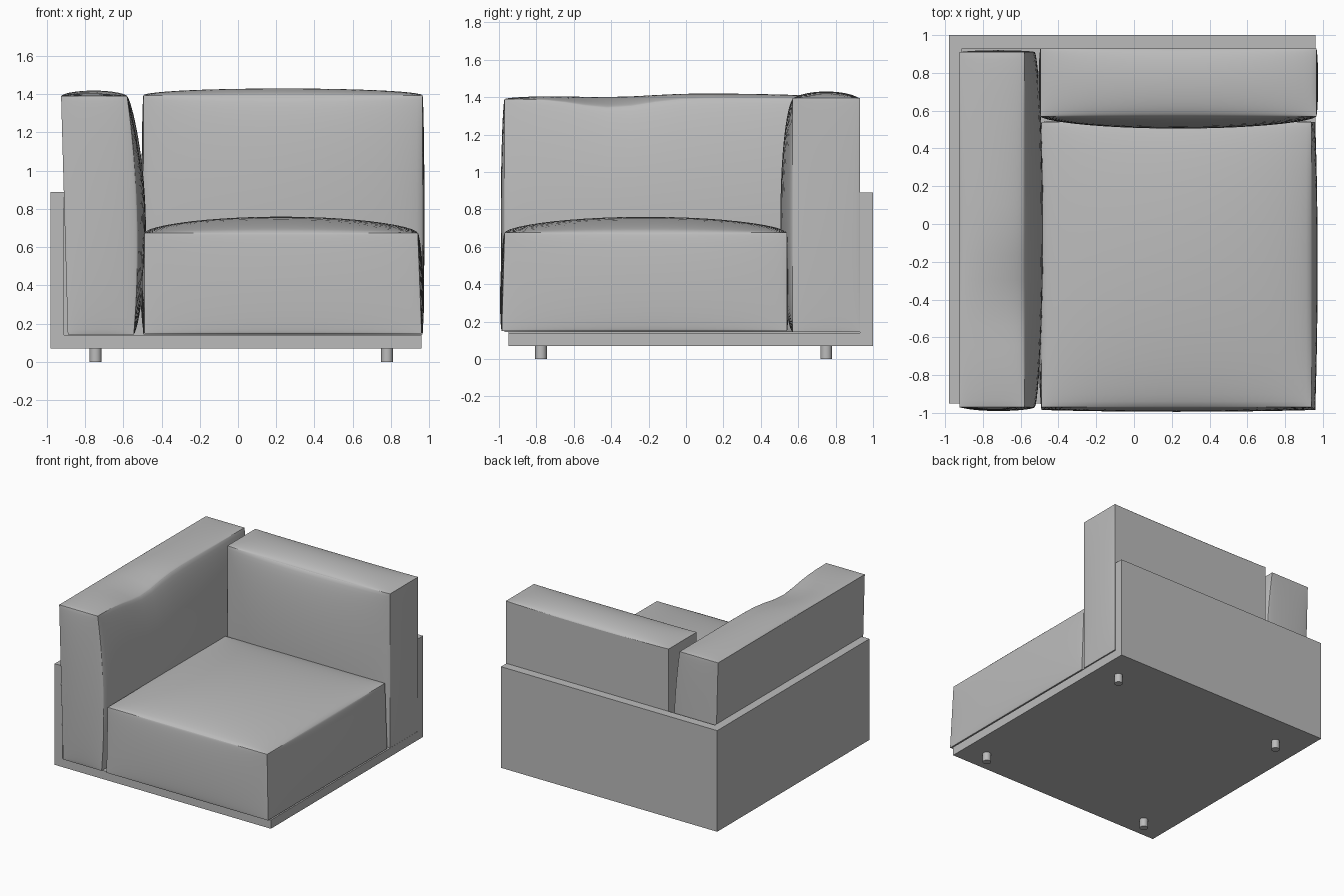
import bpy, bmesh
from math import sin, pi, exp
from mathutils import Vector

if "Cube" in bpy.data.objects:
    bpy.data.objects.remove(bpy.data.objects["Cube"], do_unlink=True)

# One plain grey for everything
grey = bpy.data.materials.new("plain grey")
grey.use_nodes = True
colour = (0.5, 0.5, 0.5, 1)
grey.diffuse_color = colour
for node in grey.node_tree.nodes:
    if node.type == 'BSDF_PRINCIPLED':
        node.inputs["Base Color"].default_value = colour


def add_object(name, bm):
    mesh = bpy.data.meshes.new(name)
    bm.to_mesh(mesh)
    bm.free()
    mesh.materials.append(grey)
    obj = bpy.data.objects.new(name, mesh)
    bpy.context.collection.objects.link(obj)
    return obj


def box(name, low, high):
    low, high = Vector(low), Vector(high)
    bm = bmesh.new()
    bmesh.ops.create_cube(bm, size=1)
    for v in bm.verts:
        v.co = (low + high) / 2 + v.co * (high - low)
    return add_object(name, bm)


def cushion(name, low, high, bulge, reshape=None):
    """Pillow: a box whose faces swell between crisp seams.
    bulge gives the (low, high) swelling for x, y and z."""
    low, high = Vector(low), Vector(high)
    bm = bmesh.new()
    bmesh.ops.create_cube(bm, size=2)
    bmesh.ops.subdivide_edges(bm, edges=bm.edges[:], cuts=21, use_grid_fill=True)

    def extremes(v):
        return {(a, v.co[a] > 0) for a in range(3) if abs(v.co[a]) > 0.999}

    for face in bm.faces:
        face.smooth = True
    for edge in bm.edges:
        shared = extremes(edge.verts[0]) & extremes(edge.verts[1])
        edge.smooth = len(shared) < 2

    for v in bm.verts:
        sides = extremes(v)
        # Crowd the rows toward the seams, where the curve is tightest
        u = Vector([sin(c * pi / 2) for c in v.co])
        p = (low + high) / 2 + u * 0.5 * (high - low)
        for axis, positive in sides:
            others = [u[a] for a in range(3) if a != axis]
            swell = 1.0
            for c in others:
                swell *= max(0, 1 - c * c) ** 0.6
            p[axis] += bulge[axis][positive] * swell * (1 if positive else -1)
        if reshape:
            reshape(u, p)
        v.co = p
    return add_object(name, bm)


# Frame: a solid block with the seating corner cut away, leaving base and two walls
frame = box("frame", (-0.98, -0.95, 0.07), (0.96, 1.0, 0.89))
cutter = box("frame_cutter", (-0.91, -1.2, 0.14), (1.2, 0.93, 1.2))
cutter.hide_render = True
cut = frame.modifiers.new("cut", 'BOOLEAN')
cut.operation = 'DIFFERENCE'
cut.solver = 'EXACT'
cut.object = cutter
bpy.context.view_layer.objects.active = frame
bpy.ops.object.modifier_apply(modifier=cut.name)
bpy.data.objects.remove(cutter, do_unlink=True)


# Seat cushion
def shape_seat(u, p):
    p.x += 0.02 * max(0, u.x) * (1 - u.z) / 2
    p.y -= 0.015 * max(0, -u.y) * (1 - u.z) / 2


cushion("seat_cushion", (-0.49, -0.97, 0.15), (0.94, 0.54, 0.675),
        ((0.02, 0.02), (0.015, 0.01), (0, 0.085)), shape_seat)


# Back cushion
def shape_back(u, p):
    top = max(0, u.z)
    p.z += 0.01 * top * (u.x ** 2 - 0.5)


cushion("back_cushion", (-0.495, 0.57, 0.145), (0.965, 0.93, 1.39),
        ((0.01, 0.01), (0.065, 0), (0, 0.045)), shape_back)


# Arm cushion: leans outward, with a soft dip in the inner top seam
def shape_arm(u, p):
    p.x -= 0.035 * (1 + u.z) / 2
    inner = (1 + u.x) / 2
    p.x += 0.035 * inner * (1 - u.z ** 2)
    top = max(0, u.z)
    p.z -= 0.05 * inner * top * exp(-((p.y + 0.4) / 0.25) ** 2)


cushion("arm_cushion", (-0.89, -0.97, 0.145), (-0.545, 0.91, 1.39),
        ((0, 0.045), (0.02, 0.01), (0, 0.03)), shape_arm)

# Legs
for side, x in (("right", -0.745), ("left", 0.78)):
    for end, y in (("front", -0.775), ("back", 0.75)):
        bm = bmesh.new()
        bmesh.ops.create_cone(bm, cap_ends=True, segments=24, radius1=0.031,
                              radius2=0.031, depth=0.07)
        for face in bm.faces:
            face.smooth = len(face.verts) == 4
        for edge in bm.edges:
            edge.smooth = all(f.smooth for f in edge.link_faces)
        leg = add_object(f"{end}_{side}_leg", bm)
        leg.location = (x, y, 0.035)
